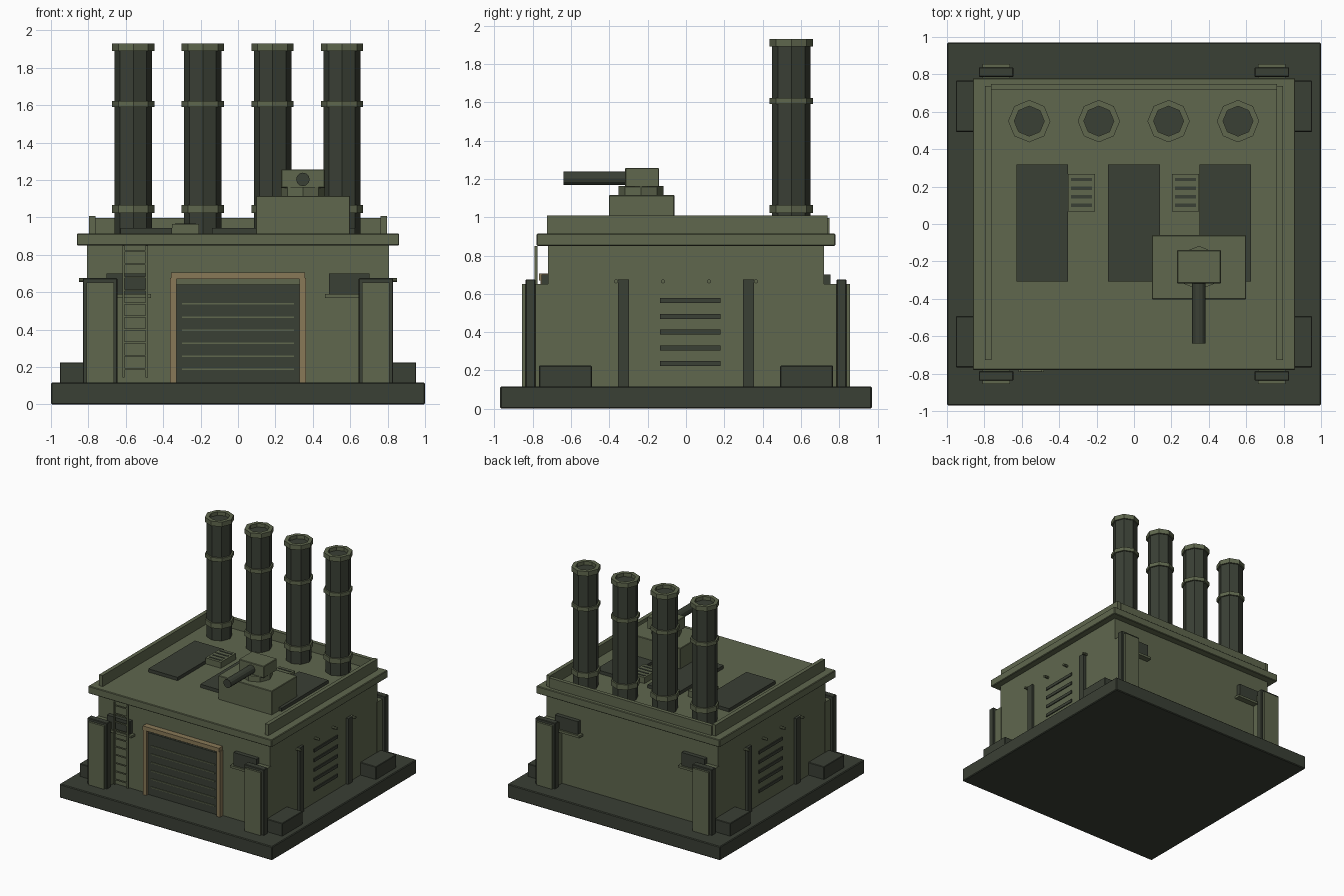
import bpy
import bmesh
from math import radians, cos, sin, tau

cube = bpy.data.objects.get("Cube")
if cube:
    bpy.data.objects.remove(cube, do_unlink=True)


def material(name, rgb):
    m = bpy.data.materials.new(name)
    m.use_nodes = True
    m.diffuse_color = (*rgb, 1)
    m.node_tree.nodes["Principled BSDF"].inputs["Base Color"].default_value = (*rgb, 1)
    return m


GREEN = material("olive green", (0.115, 0.136, 0.076))
DARK = material("dark green", (0.042, 0.050, 0.035))
TAN = material("tan frame", (0.25, 0.19, 0.095))


def finish(name, bm, mat, bevel=0):
    bmesh.ops.recalc_face_normals(bm, faces=bm.faces)
    mesh = bpy.data.meshes.new(name)
    bm.to_mesh(mesh)
    bm.free()
    mesh.materials.append(mat)
    ob = bpy.data.objects.new(name, mesh)
    bpy.context.collection.objects.link(ob)
    if bevel:
        mod = ob.modifiers.new("soft edge", "BEVEL")
        mod.width = bevel
        mod.segments = 1
    return ob


def box(name, x, y, z, mat, bevel=0):
    """Box from its (min, max) ranges."""
    bm = bmesh.new()
    bmesh.ops.create_cube(bm, size=1)
    for v in bm.verts:
        v.co = [r[0] if c < 0 else r[1] for c, r in zip(v.co, (x, y, z))]
    return finish(name, bm, mat, bevel)


def flip(r, s):
    return r if s > 0 else (-r[1], -r[0])


def cylinder(name, centre, radius, depth, sides, mat, axis="Z"):
    bpy.ops.mesh.primitive_cylinder_add(vertices=sides, radius=radius, depth=depth, location=centre)
    ob = bpy.context.object
    ob.name = name
    ob.data.materials.append(mat)
    if axis == "Y":
        ob.rotation_euler.x = radians(90)
    if axis == "X":
        ob.rotation_euler.y = radians(90)
    return ob


def collar(name, x, y, z, outer, inner, mat):
    """Octagonal ring with an open centre."""
    bm = bmesh.new()
    rows = []
    for r, h in ((outer, z[0]), (outer, z[1]), (inner, z[1]), (inner, z[0])):
        rows.append([bm.verts.new((x + r * cos(tau * i / 8), y + r * sin(tau * i / 8), h))
                     for i in range(8)])
    for k in range(4):
        a, b = rows[k], rows[(k + 1) % 4]
        for i in range(8):
            j = (i + 1) % 8
            bm.faces.new((a[i], a[j], b[j], b[i]))
    return finish(name, bm, mat)


# Foundation, walls and roof slab
box("foundation", (-1, 1), (-0.97, 0.97), (0, 0.117), DARK, 0.006)
box("walls", (-0.807, 0.807), (-0.72, 0.72), (0.11, 0.86), GREEN)
box("roof_slab", (-0.862, 0.862), (-0.78, 0.78), (0.85, 0.914), GREEN, 0.005)

# Parapet, open at the front
for s in (1, -1):
    box("side_parapet", flip((0.763, 0.796), s), (-0.727, 0.738), (0.91, 1.008), GREEN)
box("back_parapet", (-0.764, 0.764), (0.716, 0.748), (0.91, 0.997), GREEN)

# Chimneys
for x in (-0.56, -0.188, 0.185, 0.556):
    cylinder("chimney", (x, 0.55, 1.405), 0.1, 0.99, 8, DARK)
    for z in ((1.022, 1.065), (1.59, 1.622)):
        collar("chimney_band", x, 0.55, z, 0.113, 0.09, GREEN)
    collar("chimney_rim", x, 0.55, (1.89, 1.93), 0.113, 0.08, GREEN)

# Roof panels and vents
for x in (-0.49, 0, 0.488):
    box("roof_panel", (x - 0.138, x + 0.138), (-0.308, 0.318), (0.91, 0.942), DARK)
for x in (-0.281, 0.275):
    box("roof_vent", (x - 0.073, x + 0.073), (0.068, 0.268), (0.91, 0.965), GREEN)
    for i in range(4):
        y = 0.1 + 0.046 * i
        box("roof_vent_slot", (x - 0.057, x + 0.057), (y - 0.009, y + 0.009), (0.963, 0.968), DARK)

# Gun turret
box("turret_base", (0.096, 0.6), (-0.403, -0.06), (0.91, 1.115), GREEN, 0.004)
cylinder("turret_ring", (0.347, -0.235, 1.137), 0.118, 0.05, 8, GREEN)
box("turret_head", (0.23, 0.465), (-0.318, -0.14), (1.157, 1.257), GREEN, 0.004)
cylinder("gun_barrel", (0.347, -0.47, 1.203), 0.036, 0.34, 12, DARK, "Y")

# Garage door
box("garage_door", (-0.332, 0.332), (-0.735, -0.71), (0.11, 0.642), DARK)
for i in range(6):
    z = 0.187 + 0.07 * i
    box("door_rib", (-0.3, 0.3), (-0.742, -0.73), (z - 0.004, z + 0.004), GREEN)
for s in (1, -1):
    box("door_post", flip((0.33, 0.363), s), (-0.76, -0.71), (0.11, 0.675), TAN)
box("door_lintel", (-0.358, 0.358), (-0.768, -0.71), (0.67, 0.705), TAN)

# Corner piers and windows on the front and back
for sx in (1, -1):
    for sy in (1, -1):
        box("pier", flip((0.662, 0.809), sx), flip((0.71, 0.855), sy), (0.11, 0.652), GREEN)
        box("pier_jacket", flip((0.645, 0.83), sx), flip((0.786, 0.838), sy), (0.11, 0.675), DARK, 0.004)
        box("window", flip((0.487, 0.703), sx), flip((0.71, 0.755), sy), (0.59, 0.7), DARK)
        box("window_sill", flip((0.465, 0.725), sx), flip((0.71, 0.77), sy), (0.57, 0.59), GREEN)

# Side pilasters, footing blocks, wall slots and pegs
for sx in (1, -1):
    for sy in (1, -1):
        box("pilaster", flip((0.8, 0.829), sx), flip((0.297, 0.354), sy), (0.11, 0.675), DARK)
        box("footing_block", flip((0.8, 0.953), sx), flip((0.492, 0.767), sy), (0.11, 0.225), DARK, 0.004)
    for i in range(5):
        z = 0.235 + 0.0825 * i
        box("wall_slot", flip((0.8, 0.815), sx), (-0.137, 0.18), (z - 0.013, z + 0.013), DARK)
    for y in (-0.365, -0.12, 0.12, 0.365):
        cylinder("wall_peg", (sx * 0.825, y, 0.665), 0.011, 0.05, 8, GREEN, "X")

# Ladder
for x in (-0.612, -0.488):
    box("ladder_rail", (x - 0.006, x + 0.006), (-0.79, -0.776), (0.145, 0.85), GREEN)
for i in range(10):
    z = 0.19 + 0.07 * i
    box("ladder_rung", (-0.612, -0.488), (-0.788, -0.778), (z - 0.005, z + 0.005), GREEN)
